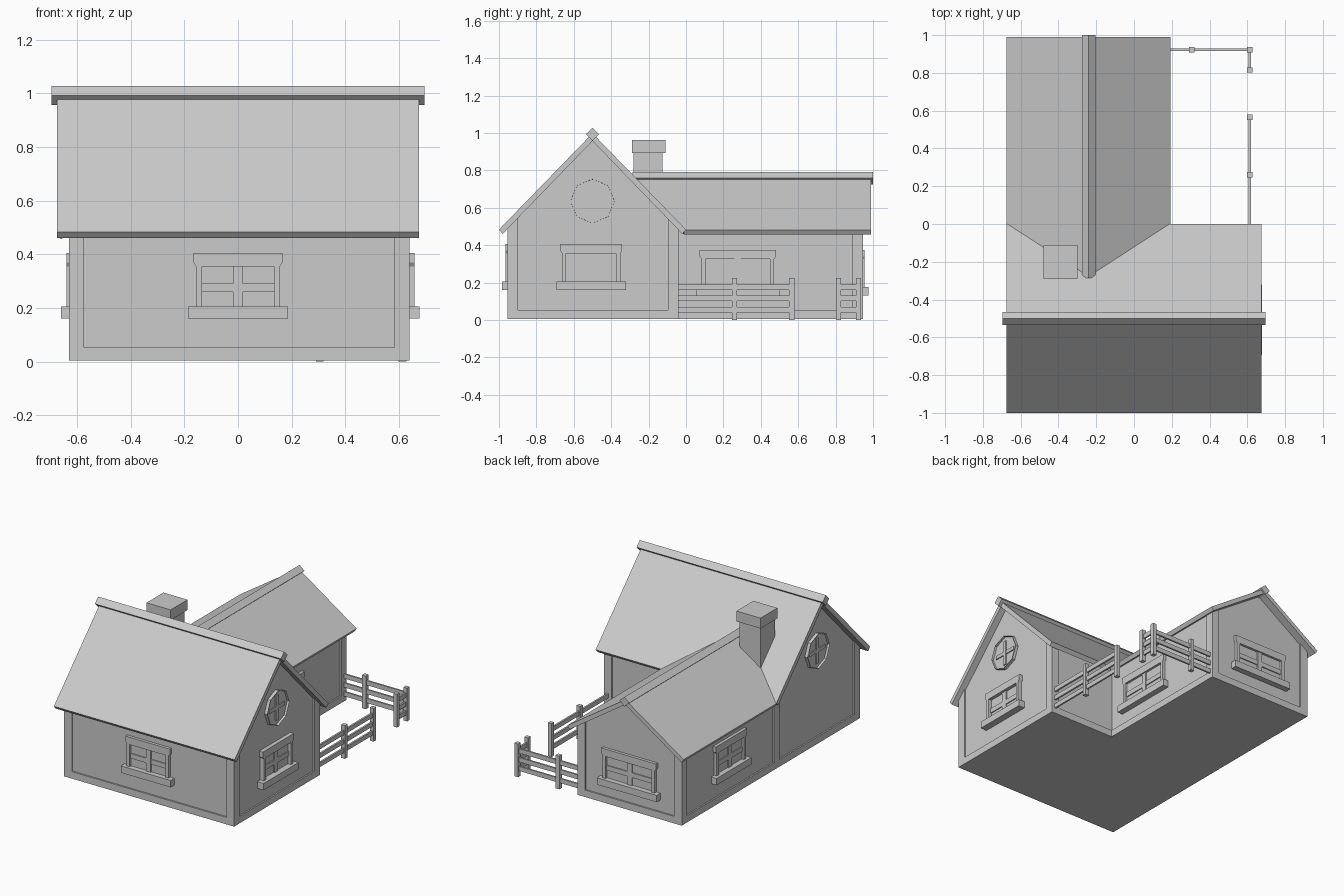
import bpy, bmesh
from math import cos, sin, pi, radians
from mathutils import Vector

if "Cube" in bpy.data.objects:
    bpy.data.objects.remove(bpy.data.objects["Cube"])


def prism(bm, profile, axis, a, b):
    """Extrude a 2D profile along an axis from a to b; returns the two caps."""
    def put(p, t):
        return {'X': (t, p[0], p[1]), 'Y': (p[0], t, p[1]), 'Z': (p[0], p[1], t)}[axis]
    lo = [bm.verts.new(put(p, a)) for p in profile]
    hi = [bm.verts.new(put(p, b)) for p in profile]
    caps = [bm.faces.new(lo[::-1]), bm.faces.new(hi)]
    n = len(profile)
    for i in range(n):
        j = (i + 1) % n
        bm.faces.new((lo[i], lo[j], hi[j], hi[i]))
    return caps


def box(bm, x0, x1, y0, y1, z0, z1):
    prism(bm, [(x0, y0), (x1, y0), (x1, y1), (x0, y1)], 'Z', z0, z1)


def finish(name, bm, loc=(0, 0, 0), turn=0):
    bmesh.ops.recalc_face_normals(bm, faces=bm.faces)
    me = bpy.data.meshes.new(name)
    bm.to_mesh(me)
    bm.free()
    ob = bpy.data.objects.new(name, me)
    ob.location = loc
    ob.rotation_euler.z = radians(turn)
    bpy.context.collection.objects.link(ob)
    return ob


def solid(name, profile, axis, a, b):
    bm = bmesh.new()
    prism(bm, profile, axis, a, b)
    return finish(name, bm)


Z0, REC, PW = 0.005, 0.01, 0.057      # floor, panel recess, post width
XL, XR = -0.63, 0.64                  # main house ends
YF, YB = -0.955, -0.04                # main house front and back
WX, WR, WY = -0.24, 0.15, 0.945       # wing ridge, right wall, back wall


def main_z(y):
    return 0.96 - 1.03 * abs(y + 0.5)


def wing_z(x):
    return 0.738 - 0.674 * abs(x - WX)


# Walls: recessed panels
f, b = YF + REC, YB - REC
solid("main_walls", [(f, Z0), (b, Z0), (b, main_z(b)), (-0.5, main_z(-0.5)), (f, main_z(f))],
      'X', XL + REC, XR - REC)
l, r = XL + REC, WR - REC
solid("wing_walls", [(l, Z0), (r, Z0), (r, wing_z(r)), (WX, wing_z(WX)), (l, wing_z(l))],
      'Y', YB - REC, WY - REC)

# Corner posts, tops cut to the roof slope
bm = bmesh.new()
for y0, y1 in ((YF, YF + PW), (YB - PW, YB)):
    for x0 in (XL, XR - PW):
        prism(bm, [(y0, Z0), (y1, Z0), (y1, main_z(y1)), (y0, main_z(y0))], 'X', x0, x0 + PW)
for x0, x1 in ((XL, XL + PW), (WR - PW, WR)):
    prism(bm, [(x0, Z0), (x1, Z0), (x1, wing_z(x1)), (x0, wing_z(x0))], 'Y', WY - PW, WY)
finish("corner_posts", bm)

# Base boards between the posts
bm = bmesh.new()
T, H = 0.02, 0.052
box(bm, XL + PW, XR - PW, YF, YF + T, Z0, H)
box(bm, WR, XR - PW, YB - T, YB, Z0, H)
box(bm, XL + PW, WR - PW, WY - T, WY, Z0, H)
box(bm, XR - T, XR, YF + PW, YB - PW, Z0, H)
box(bm, XL, XL + T, YF + PW, YB - PW, Z0, H)
box(bm, XL, XL + T, YB, WY - PW, Z0, H)
box(bm, WR - T, WR, YB, WY - PW, Z0, H)
finish("base_boards", bm)

# Main roof and ridge beam
solid("main_roof", [(-1, 0.483), (-0.5, 0.998), (0, 0.483), (-0.02, 0.46), (-0.5, 0.957), (-0.98, 0.46)],
      'X', -0.675, 0.675)
solid("main_ridge", [(-0.535, 0.992), (-0.5, 1.027), (-0.465, 0.992), (-0.5, 0.957)],
      'X', -0.695, 0.695)

# Wing roof: inner end slides onto the main roof slope to form the valleys
bm = bmesh.new()
caps = prism(bm, [(-0.675, 0.48), (WX, 0.769), (0.192, 0.48), (0.177, 0.456), (WX, 0.735), (-0.66, 0.456)],
             'Y', -0.3, 0.99)
for v in caps[0].verts:
    v.co.y = min(-(v.co.z - 0.483) / 1.03 - 0.01, -0.01)
finish("wing_roof", bm)
solid("wing_ridge", [(WX - 0.036, 0.76), (WX, 0.79), (WX + 0.036, 0.76), (WX, 0.725)],
      'Y', -0.285, 1.0)

# Chimney
bm = bmesh.new()
box(bm, -0.468, -0.312, -0.28, -0.125, 0.55, 0.9)
box(bm, -0.48, -0.3, -0.29, -0.11, 0.893, 0.963)
finish("chimney", bm)


def window(name, loc, turn, w, out=0.01):
    """Window facing local -y, bottom of the sill at local z = 0."""
    bm = bmesh.new()
    h, s, d = w / 2, w / 2 - 0.01, out
    prism(bm, [(-h, 0.245), (-h, 0.21), (-s, 0.195), (s, 0.195), (s, 0.21 - 0.015), (h, 0.21), (h, 0.245)][:4]
          + [(h, 0.21), (h, 0.245)], 'Y', -d, 0.012)
    box(bm, -h - 0.02, h + 0.02, -d - 0.02, 0.012, 0, 0.046)
    for k in (-1, 1):
        x0, x1 = sorted((k * s, k * (s - 0.022)))
        box(bm, x0, x1, -d, 0.012, 0.046, 0.195)
    g = s - 0.022
    box(bm, -g, g, 0.006, 0.012, 0.046, 0.195)
    box(bm, -0.018, 0.018, -0.002, 0.006, 0.046, 0.195)
    box(bm, -g, g, -0.001, 0.006, 0.1, 0.132)
    return finish(name, bm, loc, turn)


window("front_window", (0, YF, 0.16), 0, 0.332)
window("right_gable_window", (XR, -0.507, 0.16), 90, 0.332, 0.017)
window("wing_left_window", (XL, 0.43, 0.16), -90, 0.332)
window("wing_right_window", (WR, 0.277, 0.13), 90, 0.408)
window("wing_back_window", (WX, WY, 0.13), 180, 0.408)


def round_window(name, loc, turn):
    bm = bmesh.new()
    octagon = [(0.118 * cos(i * pi / 4), 0.118 * sin(i * pi / 4)) for i in range(8)]
    front = prism(bm, octagon, 'Y', -0.012, 0.015)[0]
    for depth in (0.032, 0.0005):                  # rim, then recessed glass
        bmesh.ops.inset_region(bm, faces=[front], thickness=depth)
    bmesh.ops.translate(bm, verts=front.verts, vec=Vector((0, 0.016, 0)))
    box(bm, -0.012, 0.012, -0.004, 0.008, -0.085, 0.085)
    box(bm, -0.085, 0.085, -0.003, 0.008, -0.012, 0.012)
    finish(name, bm, loc, turn)


round_window("right_round_window", (XR, -0.5, 0.635), 90)
round_window("left_round_window", (XL, -0.5, 0.635), -90)

# Fence: posts and three rails per run, with a gate gap on the right
bm = bmesh.new()
FX, FY = 0.613, 0.922
for x, y in ((FX, 0.26), (FX, 0.565), (FX, 0.815), (FX, FY), (0.305, FY)):
    box(bm, x - 0.014, x + 0.014, y - 0.014, y + 0.014, 0, 0.224)
finish("fence_posts", bm)
bm = bmesh.new()
for z in (0.04, 0.1, 0.16):
    box(bm, FX - 0.006, FX + 0.006, YB - 0.01, 0.565, z, z + 0.03)
    box(bm, FX - 0.006, FX + 0.006, 0.815, FY, z, z + 0.03)
    box(bm, WR - 0.01, FX, FY - 0.006, FY + 0.006, z, z + 0.03)
finish("fence_rails", bm)
